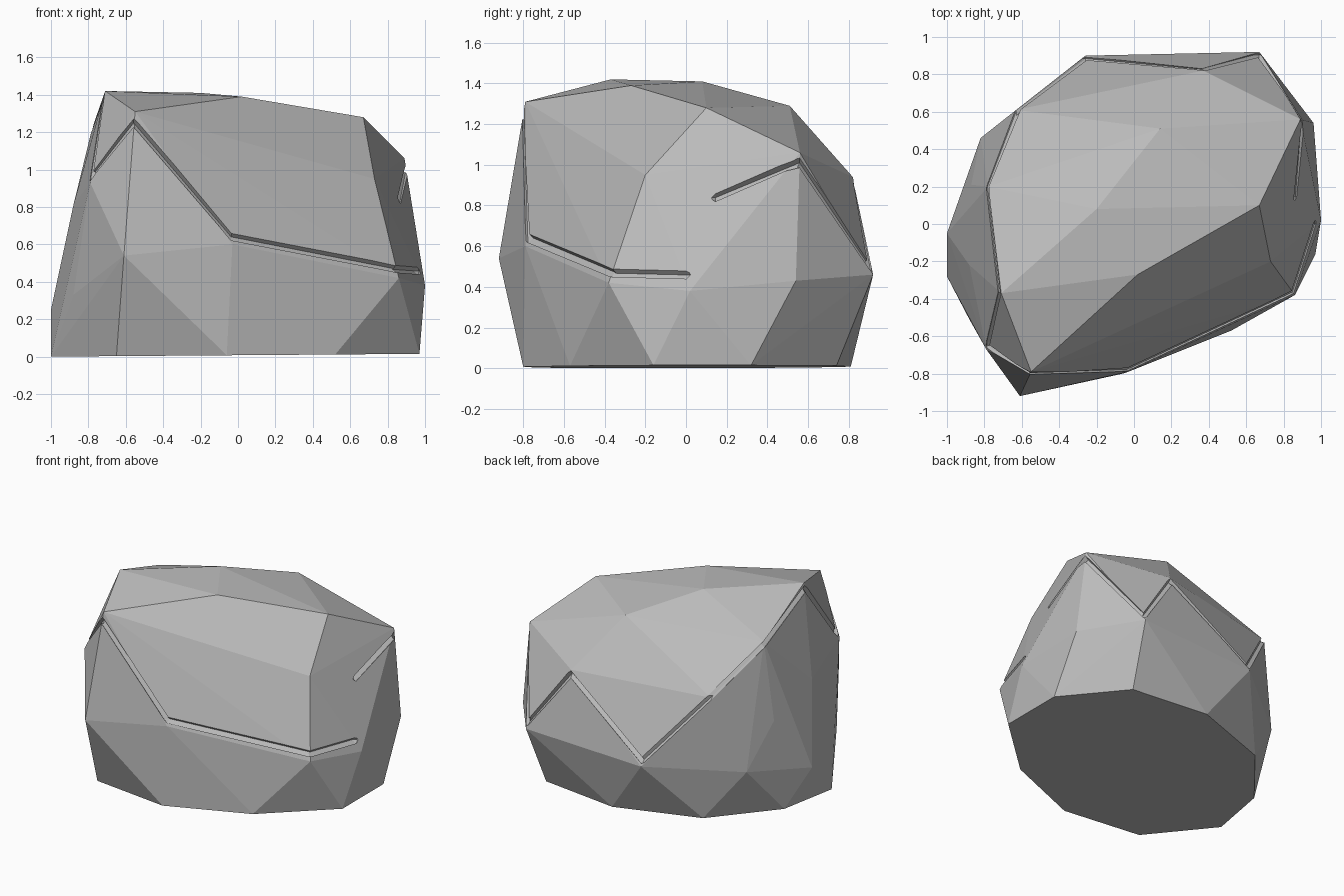
import bpy
import bmesh
from mathutils import Vector
from mathutils.bvhtree import BVHTree

default_cube = bpy.data.objects.get("Cube")
if default_cube:
    bpy.data.objects.remove(default_cube, do_unlink=True)


def make_material(name, colour):
    material = bpy.data.materials.new(name)
    material.use_nodes = True
    material.diffuse_color = colour
    shader = next(n for n in material.node_tree.nodes if n.type == "BSDF_PRINCIPLED")
    shader.inputs["Base Color"].default_value = colour
    shader.inputs["Roughness"].default_value = 0.9
    return material


def make_object(name, bm, material):
    mesh = bpy.data.meshes.new(name)
    bm.to_mesh(mesh)
    bm.free()
    mesh.materials.append(material)
    obj = bpy.data.objects.new(name, mesh)
    bpy.context.collection.objects.link(obj)
    return obj


def add_hull(bm, points):
    """Wrap a convex skin around the points and drop whatever lies inside."""
    verts = [bm.verts.new(p) for p in points]
    result = bmesh.ops.convex_hull(bm, input=verts, use_existing_faces=False)
    spare = {g for key in ("geom_interior", "geom_unused") for g in result[key]
             if isinstance(g, bmesh.types.BMVert)}
    bmesh.ops.delete(bm, geom=list(spare), context="VERTS")
    bmesh.ops.recalc_face_normals(bm, faces=bm.faces[:])


stone = make_material("stone grey", (0.5, 0.5, 0.5, 1.0))

# Footprint of the boulder on the ground, slightly tilted
footprint = [(-.06, -.8), (.52, -.57), (.97, -.16), (.97, .32), (.63, .74),
             (.04, .81), (-.56, .6), (-.92, .16), (-1, -.28), (-.65, -.72)]
base = [(x, y, .0075 + .0075 * x) for x, y in footprint]

# Corners around the belly of the boulder
belly = [(-.61, -.92, .54), (-.03, -.79, .6), (.86, -.38, .42), (1, .02, .38),
         (.96, .54, .43), (.67, .92, .46), (-.26, .9, .42), (-.82, .46, .36),
         (-1, -.05, .25), (-.88, -.51, .33)]

# Corners of the shoulder and crown
shoulder = [(-.79, -.67, .93), (.73, -.2, .95), (.89, .56, 1.06), (.37, .82, .94),
            (-.63, .61, .92), (-.87, .21, .66), (-.88, -.22, .81)]
crown = [(-.71, -.37, 1.42), (-.55, -.79, 1.31), (.02, -.27, 1.39),
         (.67, .1, 1.28), (.14, .51, 1.29), (-.2, .08, 1.41), (-.78, .2, 1.22)]

bm = bmesh.new()
add_hull(bm, base + belly + shoulder + crown)
surface = BVHTree.FromBMesh(bm)
boulder = make_object("boulder", bm, stone)

# Crack running round the boulder, just above its main ridges
crack_path = [(.97, 0, .46), (.85, -.37, .47), (-.03, -.79, .645), (-.56, -.8, 1.25),
              (-.79, -.65, .96), (-.72, -.37, 1.38), (-.78, .2, 1.2), (-.63, .61, .93),
              (-.26, .89, .46), (.37, .82, .91), (.67, .91, .5), (.9, .56, 1.01),
              (.92, .13, .86)]
crack_path = [surface.find_nearest(Vector(p))[0] for p in crack_path]
crack_size = 0.026


def diamond(centre):
    """Six corners of a small octahedron, giving the crack its V section."""
    axes = [Vector((1, 0, 0)), Vector((0, 1, 0)), Vector((0, 0, 1))]
    return [centre + axis * side * crack_size for axis in axes for side in (-1, 1)]


for start, end in zip(crack_path, crack_path[1:]):
    bm = bmesh.new()
    add_hull(bm, diamond(start) + diamond(end))
    cutter = make_object("crack_cutter", bm, stone)
    cutter.hide_render = True
    cut = boulder.modifiers.new("crack", "BOOLEAN")
    cut.operation = "DIFFERENCE"
    cut.solver = "EXACT"
    cut.object = cutter

    # Bake this cut and discard its cutter
    bpy.context.view_layer.update()
    graph = bpy.context.evaluated_depsgraph_get()
    carved = bpy.data.meshes.new_from_object(boulder.evaluated_get(graph))
    boulder.modifiers.clear()
    boulder.data = carved
    bpy.data.objects.remove(cutter, do_unlink=True)

# Flat facets in a single colour
boulder.data.name = "boulder"
boulder.data.materials.clear()
boulder.data.materials.append(stone)
for polygon in boulder.data.polygons:
    polygon.use_smooth = False
    polygon.material_index = 0
